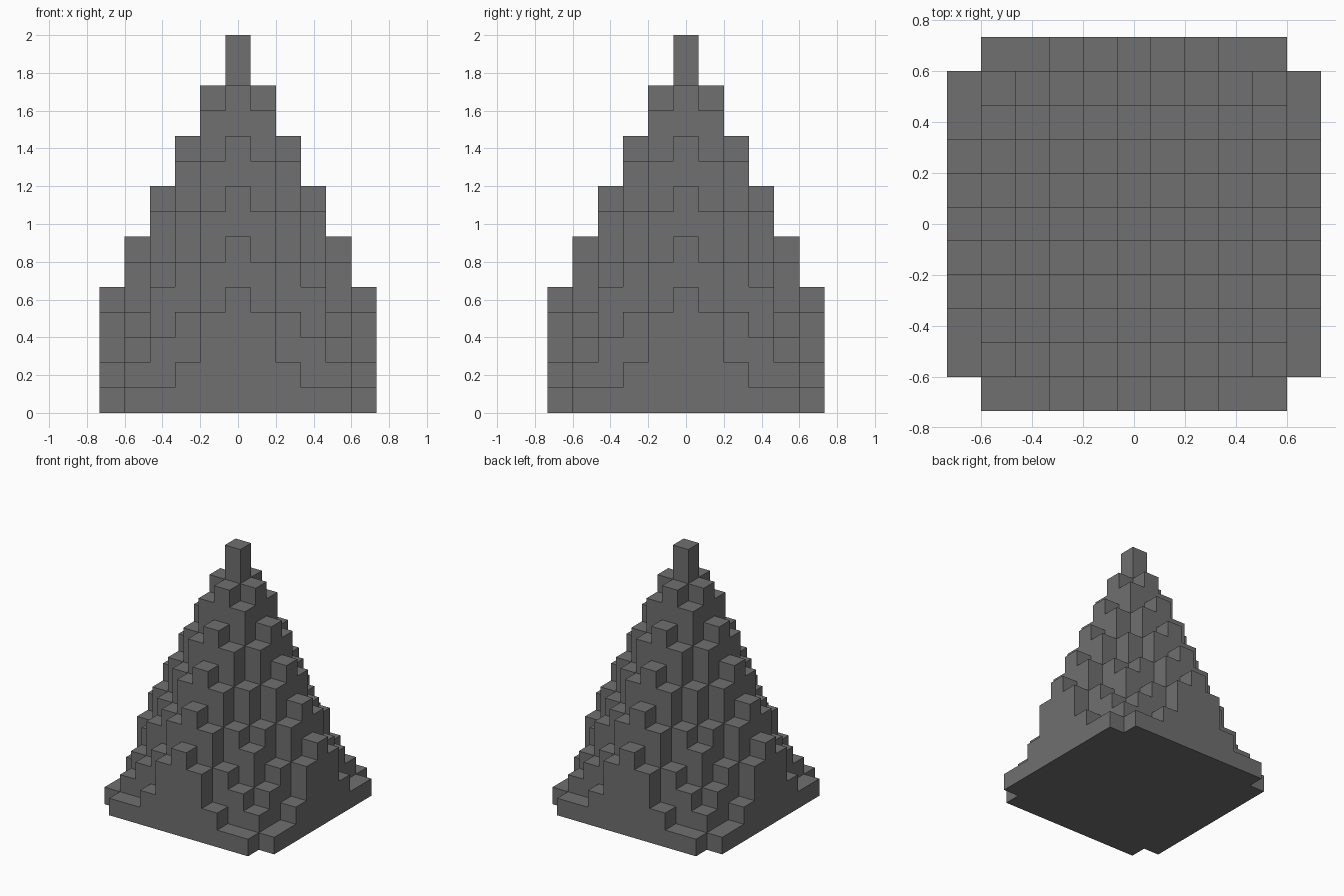
import bpy
import bmesh
from mathutils import Vector

cube = bpy.data.objects.get("Cube")
if cube:
    bpy.data.objects.remove(cube, do_unlink=True)

UNIT = 2 / 15            # edge length of one block
REACH = 5                # blocks from the middle to the rim
DROP = (0, 1, 3, 4, 5)   # height lost by stepping sideways off an axis


def column_height(x, y):
    """Blocks stacked in a column of the stepped spire."""
    far, near = max(abs(x), abs(y)), min(abs(x), abs(y))
    if far > REACH or near == REACH:
        return 0
    return max(1, 15 - 2 * far - DROP[near])


def add_quad(bm, centre, normal):
    """One block face, wound to face along the normal."""
    n = Vector(normal)
    u = Vector((n.y, n.z, n.x))
    v = n.cross(u)
    corners = [(-u - v), (u - v), (u + v), (-u + v)]
    bm.faces.new([bm.verts.new((Vector(centre) + c / 2) * UNIT) for c in corners])


# Stepped spire: only the outer skin of the stacked blocks
bm = bmesh.new()
cells = range(-REACH, REACH + 1)
for x in cells:
    for y in cells:
        height = column_height(x, y)
        if not height:
            continue
        add_quad(bm, (x, y, height), (0, 0, 1))
        add_quad(bm, (x, y, 0), (0, 0, -1))
        for dx, dy in ((1, 0), (-1, 0), (0, 1), (0, -1)):
            for z in range(column_height(x + dx, y + dy), height):
                add_quad(bm, (x + dx / 2, y + dy / 2, z + 0.5), (dx, dy, 0))

# Weld the skin and merge its flat areas
bmesh.ops.remove_doubles(bm, verts=bm.verts, dist=UNIT / 100)
bmesh.ops.dissolve_limit(bm, angle_limit=0.01, verts=bm.verts, edges=bm.edges)

mesh = bpy.data.meshes.new("stepped_spire")
bm.to_mesh(mesh)
bm.free()
spire = bpy.data.objects.new("stepped_spire", mesh)
bpy.context.collection.objects.link(spire)

# Stone colour
stone = bpy.data.materials.new("dark_grey_stone")
stone.use_nodes = True
colour = (0.16, 0.16, 0.16, 1)
stone.diffuse_color = colour
stone.node_tree.nodes["Principled BSDF"].inputs["Base Color"].default_value = colour
mesh.materials.append(stone)
